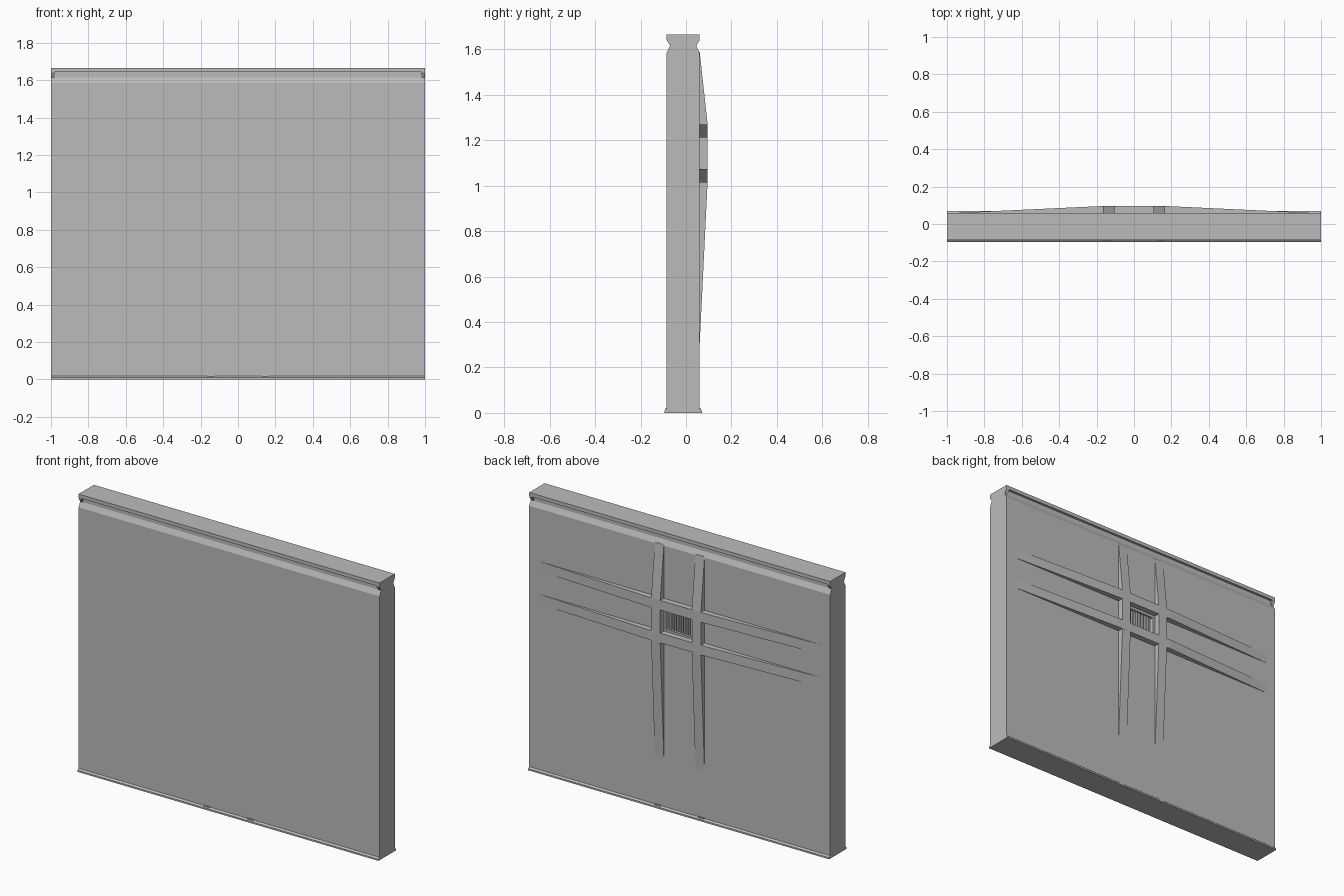
import bpy, bmesh
from mathutils import Vector

cube = bpy.data.objects.get("Cube")
if cube:
    bpy.data.objects.remove(cube, do_unlink=True)

grey = bpy.data.materials.new("concrete grey")
grey.use_nodes = True
colour = (0.5, 0.5, 0.5, 1)
grey.diffuse_color = colour
grey.node_tree.nodes["Principled BSDF"].inputs["Base Color"].default_value = colour

X, Z = Vector((1, 0, 0)), Vector((0, 0, 1))
FRONT, BACK = -0.085, 0.06
MID = (FRONT + BACK) / 2


def prism(bm, points, axis, start, end):
    """Extrude a closed outline of 3D points along an axis."""
    face = bm.faces.new([bm.verts.new(Vector(p) + axis * start) for p in points])
    out = bmesh.ops.extrude_face_region(bm, geom=[face])
    moved = [v for v in out["geom"] if isinstance(v, bmesh.types.BMVert)]
    bmesh.ops.translate(bm, verts=moved, vec=axis * (end - start))


def box(bm, x0, x1, y0, y1, z0, z1):
    prism(bm, [(x0, y0, 0), (x1, y0, 0), (x1, y1, 0), (x0, y1, 0)], Z, z0, z1)


def finish(bm, name):
    bmesh.ops.recalc_face_normals(bm, faces=bm.faces)
    mesh = bpy.data.meshes.new(name)
    bm.to_mesh(mesh)
    bm.free()
    obj = bpy.data.objects.new(name, mesh)
    mesh.materials.append(grey)
    bpy.context.collection.objects.link(obj)
    return obj


# Wall slab with notched cap, the same profile on front and back
half = [(0.0725, 0), (0.0725, 1.585), (0.0575, 1.615), (0.0725, 1.64), (0.0725, 1.665)]
outline = [(0, MID + d, z) for d, z in half]
outline += [(0, MID - d, z) for d, z in reversed(half)]
bm = bmesh.new()
prism(bm, outline, X, -1, 1)
wall = finish(bm, "wall")

# Slots under the cap and the vent recess
bm = bmesh.new()
box(bm, -0.98, 0.98, -0.2, MID - 0.0575, 1.615, 1.643)
box(bm, -0.98, 0.98, MID + 0.0575, 0.2, 1.615, 1.643)
box(bm, -0.09, 0.09, 0.015, 0.2, 1.085, 1.195)
cutter = finish(bm, "recess_cutter")
cutter.hide_render = True
mod = wall.modifiers.new("recesses", "BOOLEAN")
mod.operation, mod.solver, mod.object = "DIFFERENCE", "EXACT", cutter
bpy.context.view_layer.objects.active = wall
bpy.ops.object.modifier_apply(modifier=mod.name)
bpy.data.objects.remove(cutter, do_unlink=True)

# Base skirting with a sloped top edge
bm = bmesh.new()
skirt = [(0.0825, 0), (0.0825, 0.01), (0.0725, 0.018)]
outline = [(0, MID + d, z) for d, z in skirt]
outline += [(0, MID - d, z) for d, z in reversed(skirt)]
prism(bm, outline, X, -1, 1)
for x in (-0.145, 0.145):
    box(bm, x - 0.02, x + 0.02, MID - 0.077, MID + 0.077, 0.005, 0.022)
finish(bm, "base_skirting")

# Tapered vertical ribs on the back
for side, x in (("right", -0.135), ("left", 0.135)):
    bm = bmesh.new()
    prism(bm, [(0, 0.05, 0.3), (0, BACK, 0.3), (0, 0.095, 1.015), (0, 0.095, 1.27),
               (0, BACK, 1.59), (0, 0.05, 1.59)], X, x - 0.03, x + 0.03)
    finish(bm, side + "_vertical_rib")

# Tapered horizontal ribs on the back
for level, z in (("lower", 1.043), ("upper", 1.24)):
    bm = bmesh.new()
    prism(bm, [(-0.94, 0.05, 0), (-0.94, BACK, 0), (-0.19, 0.095, 0), (0.19, 0.095, 0),
               (0.94, BACK, 0), (0.94, 0.05, 0)], Z, z - 0.029, z + 0.029)
    finish(bm, level + "_horizontal_rib")

# Upright bars inside the vent
bm = bmesh.new()
for i in range(7):
    x = (i - 3) * 0.0235
    box(bm, x - 0.006, x + 0.006, 0.014, 0.05, 1.084, 1.196)
finish(bm, "vent_bars")
